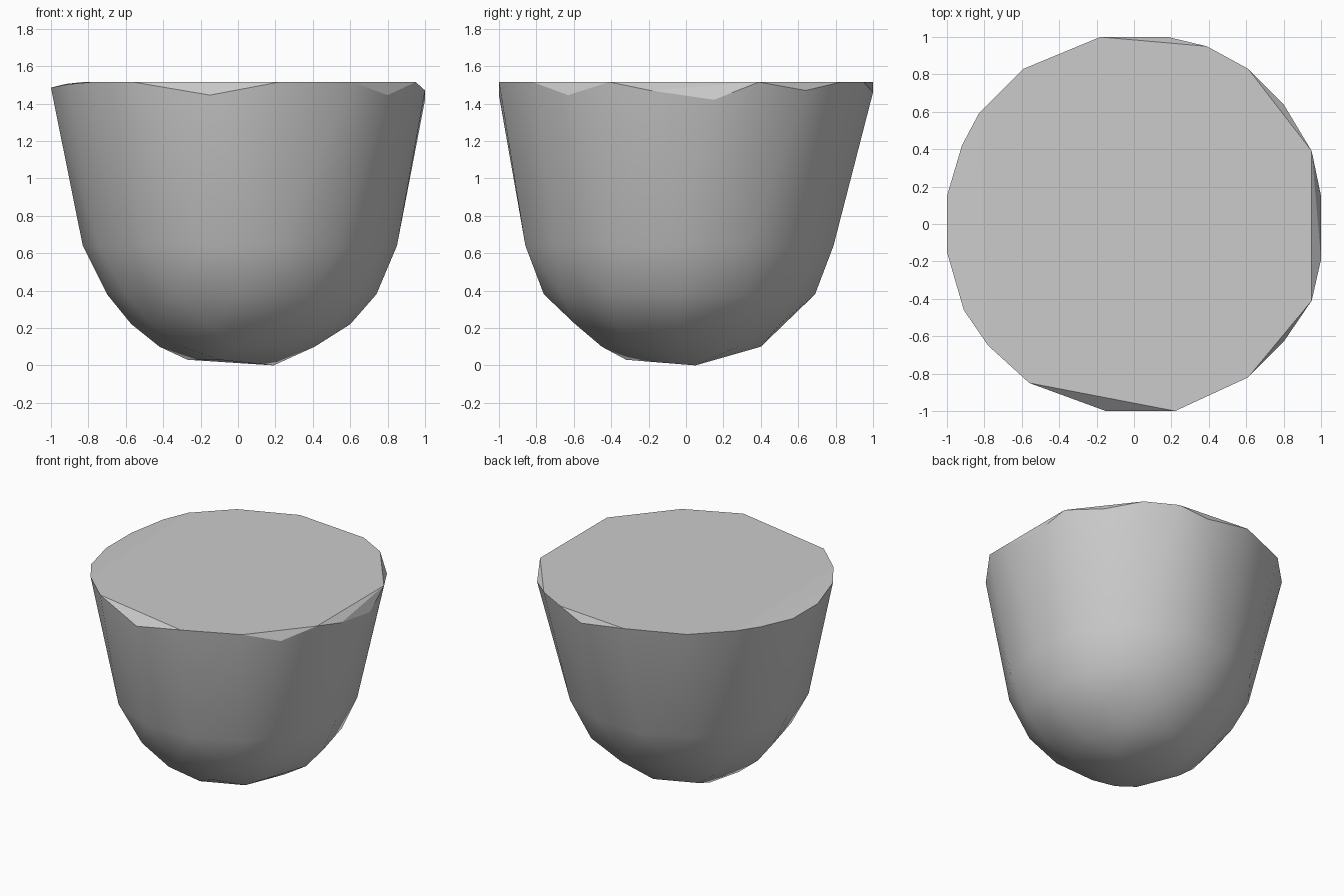
import bpy
import bmesh
from math import cos, sin, pi, radians

cube = bpy.data.objects.get("Cube")
if cube:
    bpy.data.objects.remove(cube, do_unlink=True)

TOP = 1.515


def make_material(name, colour):
    material = bpy.data.materials.new(name)
    material.use_nodes = True
    material.diffuse_color = colour
    shader = next(n for n in material.node_tree.nodes if n.type == "BSDF_PRINCIPLED")
    shader.inputs["Base Color"].default_value = colour
    return material


def ring(z, left, right, front, back, count):
    """Points of an oval that reaches the four given extents."""
    cx, rx = (left + right) / 2, (right - left) / 2
    cy, ry = (front + back) / 2, (back - front) / 2
    angles = [2 * pi * i / count for i in range(count)]
    return [(cx + rx * cos(a), cy + ry * sin(a), z) for a in angles]


# Uneven rim: x, y and how far the corner is chipped below the flat top
rim = [
    (-.18, 1, 0), (.18, 1, .055), (.39, .95, 0), (.61, .83, 0),
    (.8, .64, .045), (.95, .39, 0), (1, .15, .095), (1, -.19, .045),
    (.95, -.41, 0), (.8, -.63, .07), (.61, -.82, 0), (.22, -1, 0),
    (-.15, -1, .07), (-.56, -.85, 0), (-.78, -.65, 0), (-.91, -.46, .012),
    (-1, -.15, .03), (-1, .15, .03), (-.92, .42, .01), (-.83, .59, 0),
    (-.59, .83, 0),
]
points = [(x, y, TOP - chip) for x, y, chip in rim]

# Tapered wall and rounded base
points += ring(.64, -.83, .85, -.88, .81, 14)
points += ring(.38, -.7, .74, -.76, .69, 12)
points += ring(.22, -.57, .6, -.62, .53, 10)
points += ring(.1, -.42, .41, -.45, .4, 8)
points += [(.19, .05, 0), (-.27, .1, .03), (-.1, -.32, .03)]

# Solid faceted shell around all the points
bm = bmesh.new()
for point in points:
    bm.verts.new(point)
hull = bmesh.ops.convex_hull(bm, input=bm.verts[:])
loose = {g for g in hull["geom_interior"] + hull["geom_unused"]
         if isinstance(g, bmesh.types.BMVert)}
bmesh.ops.delete(bm, geom=list(loose), context="VERTS")
bmesh.ops.dissolve_limit(bm, angle_limit=radians(1),
                         verts=bm.verts[:], edges=bm.edges[:])
bmesh.ops.recalc_face_normals(bm, faces=bm.faces[:])

mesh = bpy.data.meshes.new("cup_body")
bm.to_mesh(mesh)
bm.free()
mesh.materials.append(make_material("plain grey", (.6, .6, .6, 1)))
body = bpy.data.objects.new("cup_body", mesh)
bpy.context.collection.objects.link(body)

# Smooth wall, flat lid and chips
bpy.ops.object.select_all(action="DESELECT")
body.select_set(True)
bpy.context.view_layer.objects.active = body
bpy.ops.object.shade_smooth_by_angle(angle=radians(30))
for face in mesh.polygons:
    if face.normal.z > .3:
        face.use_smooth = False
